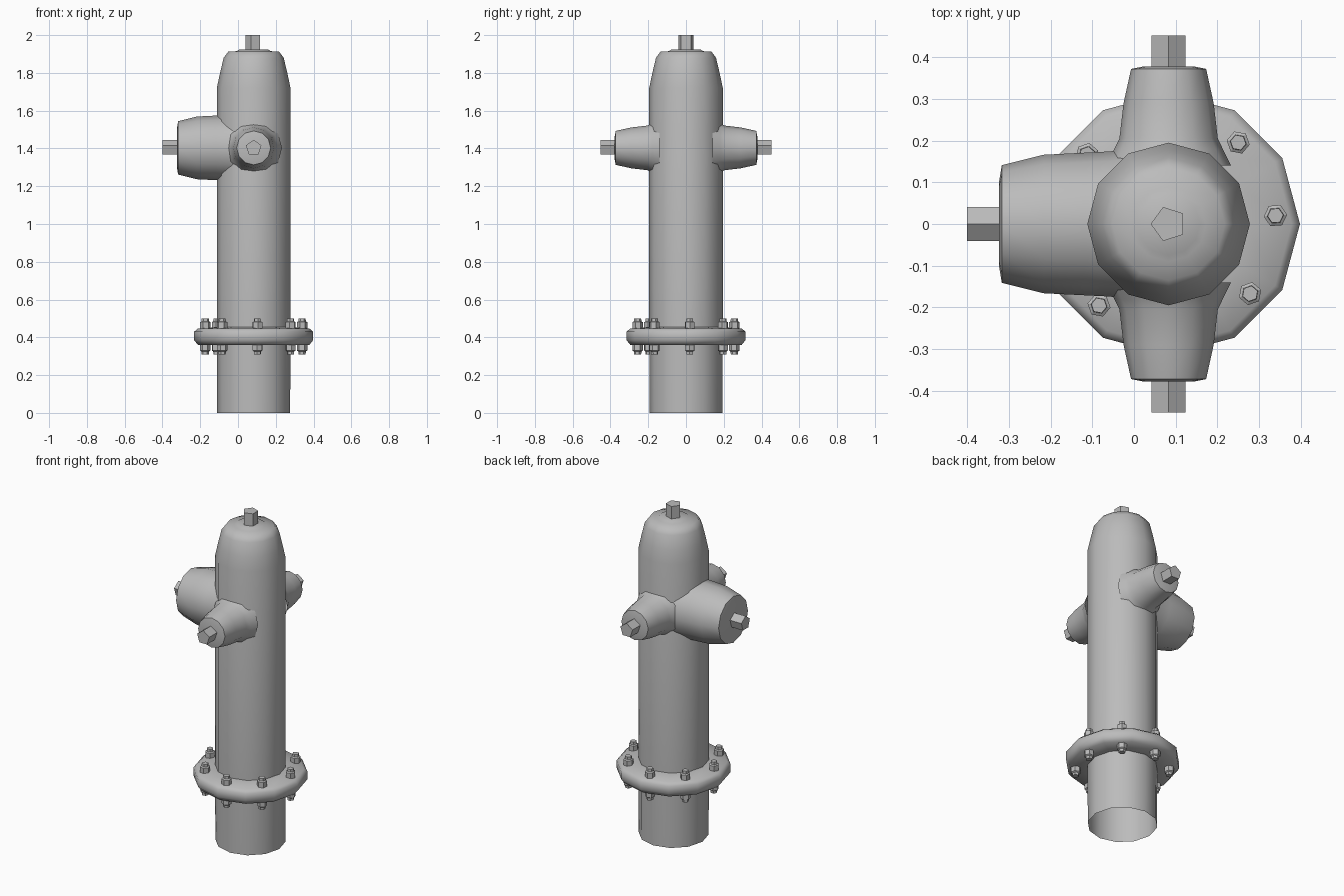
import bpy
import bmesh
from math import radians, cos, sin, tau
from mathutils import Matrix, Vector

if "Cube" in bpy.data.objects:
    bpy.data.objects.remove(bpy.data.objects["Cube"])

AXIS_X = 0.083     # centre line of the barrel
OUTLET_Z = 1.403   # height of all three outlets

iron = bpy.data.materials.new("cast_iron_grey")
iron.use_nodes = True
iron.diffuse_color = (0.5, 0.5, 0.5, 1)
iron.node_tree.nodes["Principled BSDF"].inputs["Base Color"].default_value = (0.5, 0.5, 0.5, 1)


def lathe(name, profile, sides, matrix, turn=0, closed=False, cap_end=True, smooth=60):
    """Revolve (radius, height) points about local z, then place with matrix."""
    bm = bmesh.new()
    rings = []
    for r, h in profile:
        angles = [turn + tau * i / sides for i in range(sides)]
        rings.append([bm.verts.new((r * cos(a), r * sin(a), h)) for a in angles])
    pairs = list(zip(rings, rings[1:]))
    if closed:
        pairs.append((rings[-1], rings[0]))
    for low, high in pairs:
        for i in range(sides):
            j = (i + 1) % sides
            bm.faces.new((low[i], low[j], high[j], high[i]))
    if cap_end and not closed:
        bm.faces.new(rings[-1])
    mesh = bpy.data.meshes.new(name)
    bm.to_mesh(mesh)
    bm.free()
    mesh.materials.append(iron)
    obj = bpy.data.objects.new(name, mesh)
    obj.matrix_world = matrix
    bpy.context.collection.objects.link(obj)
    bpy.ops.object.select_all(action='DESELECT')
    obj.select_set(True)
    bpy.context.view_layer.objects.active = obj
    bpy.ops.object.shade_smooth_by_angle(angle=radians(smooth))
    return obj


def facing(direction, z):
    """Frame on the barrel axis whose local z points along direction."""
    turn = Vector(direction).to_track_quat('Z', 'Y').to_matrix().to_4x4()
    return Matrix.Translation((AXIS_X, 0, z)) @ turn


base = Matrix.Translation((AXIS_X, 0, 0))

# Barrel, open at the foot, with a tapered bonnet
lathe("barrel", [(0.193, 0), (0.195, 0.4), (0.195, 1.72), (0.178, 1.8), (0.159, 1.88),
                 (0.135, 1.912), (0.09, 1.915), (0.075, 1.925)], 12, base)
lathe("bonnet_nut", [(0.043, 1.9), (0.043, 2.0)], 5, base, turn=tau / 2, smooth=30)

# Bolted flange
lathe("flange", [(0.19, 0.36), (0.295, 0.36), (0.315, 0.385), (0.315, 0.43),
                 (0.295, 0.447), (0.19, 0.455)], 12, base, closed=True)
for i in range(8):
    a = radians(4.5 + 45 * i)
    spot = Matrix.Translation((AXIS_X + 0.257 * cos(a), 0.257 * sin(a), 0.405))
    for side, flip in (("upper", 0), ("lower", tau / 2)):
        lathe(f"{side}_bolt_{i + 1}", [(0.028, 0.03), (0.028, 0.075), (0.02, 0.08), (0.019, 0.095)],
              6, spot @ Matrix.Rotation(flip, 4, 'X'), turn=a, smooth=30)

# Outlets flare out of the barrel and end in a capped, slightly domed face
small = [(0.15, 0.14), (0.13, 0.18), (0.118, 0.205), (0.108, 0.29), (0.09, 0.372), (0.06, 0.378)]
large = [(0.185, 0.08), (0.174, 0.14), (0.171, 0.2), (0.166, 0.3), (0.141, 0.4), (0.1, 0.407)]
for name, direction, profile, tip in (("front", (0, -1, 0), small, 0.452),
                                      ("back", (0, 1, 0), small, 0.452),
                                      ("right", (-1, 0, 0), large, 0.483)):
    frame = facing(direction, OUTLET_Z)
    lathe(name + "_outlet", profile, 12, frame)
    lathe(name + "_outlet_nut", [(0.043, tip - 0.1), (0.043, tip)], 5, frame, turn=tau / 4, smooth=30)
